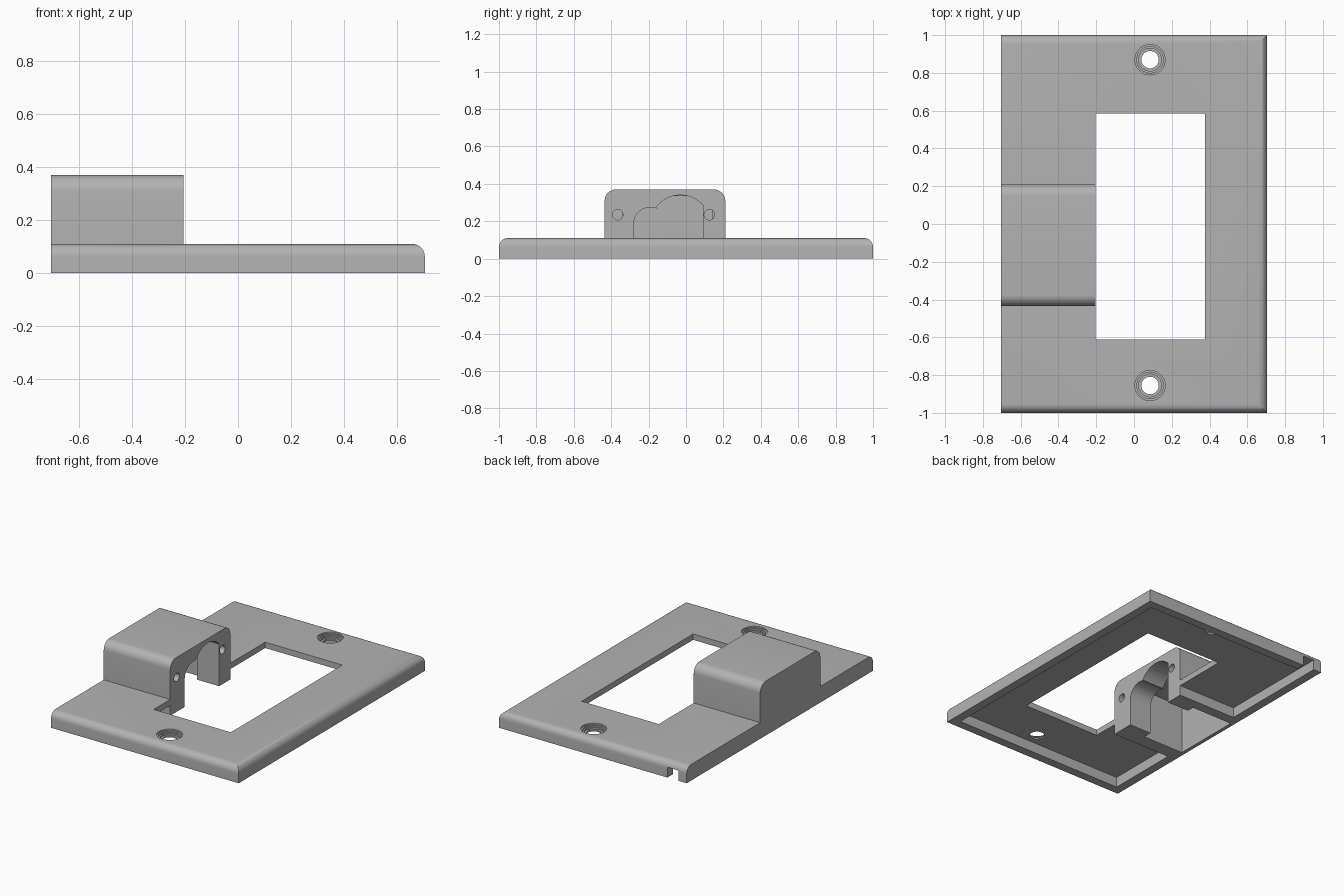
import bpy, bmesh, math
from mathutils import Vector

old = bpy.data.objects.get("Cube")
if old:
    bpy.data.objects.remove(old, do_unlink=True)

grey = bpy.data.materials.new("light grey plastic")
grey.use_nodes = True
colour = (0.45, 0.45, 0.45, 1)
grey.diffuse_color = colour
grey.node_tree.nodes["Principled BSDF"].inputs["Base Color"].default_value = colour


def finish(bm, name):
    bmesh.ops.recalc_face_normals(bm, faces=bm.faces)
    mesh = bpy.data.meshes.new(name)
    bm.to_mesh(mesh)
    bm.free()
    mesh.materials.append(grey)
    ob = bpy.data.objects.new(name, mesh)
    bpy.context.collection.objects.link(ob)
    return ob


def box(name, x, y, z, radius=0, rounded=None):
    """Box from (min, max) ranges; edges picked by rounded(midpoint, direction) get a fillet."""
    bm = bmesh.new()
    bmesh.ops.create_cube(bm, size=1)
    for v in bm.verts:
        v.co = Vector([r[0] if c < 0 else r[1] for r, c in zip((x, y, z), v.co)])
    if rounded:
        edges = [e for e in bm.edges
                 if rounded((e.verts[0].co + e.verts[1].co) / 2, e.verts[1].co - e.verts[0].co)]
        bmesh.ops.bevel(bm, geom=edges, offset=radius, segments=8, profile=0.5, affect='EDGES')
    return finish(bm, name)


def prism(name, outline, x):
    """Extrude a (y, z) outline between two x positions."""
    bm = bmesh.new()
    face = bm.faces.new([bm.verts.new((x[0], y, z)) for y, z in outline])
    new = bmesh.ops.extrude_face_region(bm, geom=[face])["geom"]
    bmesh.ops.translate(bm, vec=(x[1] - x[0], 0, 0),
                        verts=[v for v in new if isinstance(v, bmesh.types.BMVert)])
    return finish(bm, name)


def circle(y, z, r, start=0, end=360, steps=24):
    angles = [math.radians(start + (end - start) * i / steps) for i in range(steps + 1)]
    return [(y + r * math.cos(a), z + r * math.sin(a)) for a in angles]


def disc(name, x, y, z, r):
    bm = bmesh.new()
    bmesh.ops.create_cone(bm, cap_ends=True, segments=40, radius1=r, radius2=r, depth=z[1] - z[0])
    bmesh.ops.translate(bm, verts=bm.verts, vec=(x, y, sum(z) / 2))
    return finish(bm, name)


def combine(target, tool, operation='DIFFERENCE'):
    mod = target.modifiers.new("combine", 'BOOLEAN')
    mod.operation, mod.object, mod.solver = operation, tool, 'EXACT'
    bpy.context.view_layer.objects.active = target
    bpy.ops.object.modifier_apply(modifier=mod.name)
    bpy.data.objects.remove(tool, do_unlink=True)


# Cover plate with three rounded top edges, hollow underneath
plate = box("cover_plate", (-0.705, 0.705), (-1, 1), (0, 0.11), 0.047,
            lambda m, d: m.z > 0.1 and m.x > -0.7)
combine(plate, box("hollow", (-0.645, 0.645), (-0.94, 0.94), (-0.1, 0.07)))

# Raised housing reaching down to the rim
combine(plate, box("housing", (-0.705, -0.205), (-0.435, 0.21), (0, 0.37), 0.06,
                   lambda m, d: m.z > 0.3 and abs(d.x) > 0.1), 'UNION')

# Window, housing cavity and cable slot
combine(plate, box("window", (-0.205, 0.375), (-0.612, 0.585), (-0.1, 0.6)))
combine(plate, box("cavity", (-0.68, -0.37), (-0.34, 0.14), (-0.1, 0.335)))
combine(plate, box("cable_slot", (-0.645, -0.56), (0.9, 1.1), (-0.1, 0.07)))

# Double-arched opening through the housing end wall
arch = ([(0.09, -0.1)] + circle(-0.03, 0.18, 0.16, 41.4, 145, 16)
        + circle(-0.19, 0.185, 0.09, 62, 180, 12) + [(-0.28, -0.1)])
combine(plate, prism("arch_opening", arch, (-0.4, -0.1)))

# Mounting holes beside the arch
for y in (-0.365, 0.125):
    combine(plate, prism("mount_hole", circle(y, 0.235, 0.028)[:-1], (-0.4, -0.1)))

# Stepped countersunk screw holes
for y in (-0.855, 0.87):
    for r, bottom in ((0.08, 0.1), (0.07, 0.09), (0.06, 0.08), (0.046, -0.1)):
        combine(plate, disc("screw_hole", 0.085, y, (bottom, 0.2), r))

# Smooth the fillets and keep corners crisp
bpy.ops.object.select_all(action='DESELECT')
plate.select_set(True)
bpy.context.view_layer.objects.active = plate
bpy.ops.object.shade_smooth_by_angle(angle=math.radians(30))
